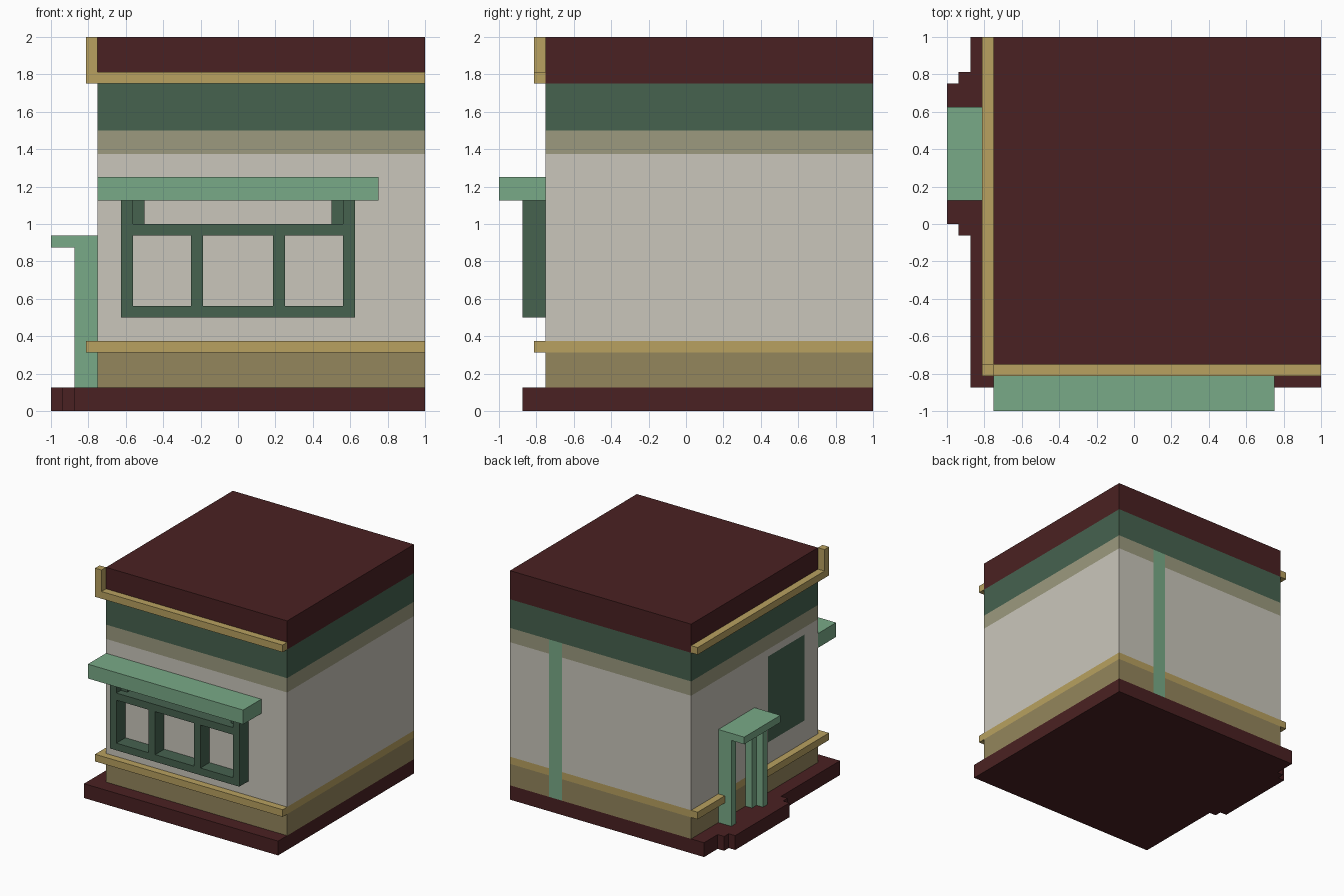
import bpy, bmesh
from mathutils import Vector

if "Cube" in bpy.data.objects:
    bpy.data.objects.remove(bpy.data.objects["Cube"])

U = 1 / 16  # building module


def lin(c):
    c /= 255
    return c / 12.92 if c <= 0.04045 else ((c + 0.055) / 1.055) ** 2.4


def material(name, rgb):
    m = bpy.data.materials.new(name)
    m.diffuse_color = (*[lin(c) for c in rgb], 1)
    m.use_nodes = True
    m.node_tree.nodes["Principled BSDF"].inputs["Base Color"].default_value = m.diffuse_color
    return m


COLOURS = {
    "maroon": (74, 33, 34), "ochre": (148, 134, 92), "tan": (184, 161, 96),
    "stone": (202, 198, 187), "khaki": (156, 154, 127), "dark_green": (70, 98, 79),
    "light_green": (121, 170, 135), "glass": (108, 128, 122), "black": (8, 8, 8),
}
MATS = {n: material(n, c) for n, c in COLOURS.items()}
INDEX = {n: i for i, n in enumerate(MATS)}


def finish(name, bm, mats):
    me = bpy.data.meshes.new(name)
    bm.to_mesh(me)
    bm.free()
    for m in mats:
        me.materials.append(m)
    ob = bpy.data.objects.new(name, me)
    bpy.context.collection.objects.link(ob)
    return ob


def add_box(bm, x0, x1, y0, y1, z0, z1):
    verts = bmesh.ops.create_cube(bm, size=1)["verts"]
    for v in verts:
        v.co = (x1 if v.co.x > 0 else x0, y1 if v.co.y > 0 else y0, z1 if v.co.z > 0 else z0)


def boxes(name, colour, *dims):
    """One object from boxes given in modules: x0, x1, y0, y1, z0, z1."""
    bm = bmesh.new()
    for d in dims:
        add_box(bm, *[k * U for k in d])
    return finish(name, bm, [MATS[colour]])


# plinth: stepped outline with the door landing on the left
bm = bmesh.new()
outline = [(-14, -14), (16, -14), (16, 16), (-14, 16), (-14, 13), (-15, 13),
           (-15, 12), (-16, 12), (-16, 0), (-15, 0), (-15, -1), (-14, -1)]
face = bm.faces.new([bm.verts.new((x * U, y * U, 0)) for x, y in outline])
top = bmesh.ops.extrude_face_region(bm, geom=[face], use_keep_orig=True)["geom"]
bmesh.ops.translate(bm, vec=(0, 0, 2 * U), verts=[v for v in top if isinstance(v, bmesh.types.BMVert)])
bmesh.ops.recalc_face_normals(bm, faces=bm.faces[:])
finish("plinth", bm, [MATS["maroon"]])

# main block: cut on module lines, coloured by height, openings pushed in
bm = bmesh.new()
add_box(bm, -12 * U, 16 * U, -12 * U, 16 * U, 2 * U, 32 * U)
cuts = {0: (-9, -8, 8, 9, 10), 1: (-9, -8, -6, -4, -2, -1, 4, 8),
        2: (5, 6, 9, 10, 14, 15, 16, 18, 20, 21, 22, 24, 28)}
for axis, places in cuts.items():
    no = Vector((0, 0, 0))
    no[axis] = 1
    for p in places:
        bmesh.ops.bisect_plane(bm, geom=bm.verts[:] + bm.edges[:] + bm.faces[:],
                               plane_co=no * p * U, plane_no=no)
bm.normal_update()

BANDS = [(5, "ochre"), (6, "tan"), (22, "stone"), (24, "khaki"), (28, "dark_green"), (33, "maroon")]


def facing(f, axis, sign):
    return f.normal[axis] * sign > 0.9


def within(f, axis, a0, a1, z0, z1):
    c = f.calc_center_median() / U
    return a0 < c[axis] < a1 and z0 < c.z < z1


for f in bm.faces:
    z = f.calc_center_median().z / U
    colour = next(n for top_z, n in BANDS if z < top_z)
    if facing(f, 1, 1) and within(f, 0, 8, 10, 2, 24):
        colour = "light_green"                      # rear stripe
    if facing(f, 0, -1) and within(f, 1, -9, -1, 9, 21):
        colour = "dark_green"                       # side window frame
    f.material_index = INDEX[colour]


def recess(plane_axis, a0, a1, z0, z1, colour, side_colour):
    """Push a rectangle of the front (axis 1) or left (axis 0) wall inwards."""
    along = 1 - plane_axis
    region = [f for f in bm.faces if facing(f, plane_axis, -1) and within(f, along, a0, a1, z0, z1)]
    geom = bmesh.ops.extrude_face_region(bm, geom=region)["geom"]
    caps = [g for g in geom if isinstance(g, bmesh.types.BMFace)]
    verts = {v for f in caps for v in f.verts}
    move = Vector((0, 0, 0))
    move[plane_axis] = U
    bmesh.ops.translate(bm, vec=move, verts=list(verts))
    bm.normal_update()
    for f in {f for v in verts for f in v.link_faces}:
        f.material_index = INDEX[colour if f in caps else side_colour]


recess(1, -9, 9, 10, 14, "glass", "stone")          # shop window
recess(1, -8, 8, 16, 18, "glass", "stone")          # transom
recess(0, -8, -2, 10, 15, "glass", "dark_green")    # side window lower pane
for y in (-8, -4):                                  # side window upper panes
    recess(0, y, y + 2, 16, 20, "glass", "dark_green")
recess(0, 4, 8, 2, 14, "black", "black")            # doorway
finish("main_block", bm, MATS.values())

# trims along front and left, with the corner post at the roof
boxes("lower_trim", "tan", (-13, 16, -13, -12, 5, 6), (-13, -12, -12, 2, 5, 6), (-13, -12, 10, 16, 5, 6))
boxes("upper_trim", "tan", (-13, 16, -13, -12, 28, 29), (-13, -12, -12, 16, 28, 29))
boxes("corner_post", "tan", (-13, -12, -13, -12, 29, 32))

# shop window frame and awning
boxes("shop_window_frame", "dark_green",
      (-10, -9, -14, -12, 8, 18), (9, 10, -14, -12, 8, 18),
      (-9, 9, -14, -12, 8, 9), (-9, 9, -14, -12, 15, 16),
      (-4, -3, -14, -12, 9, 15), (3, 4, -14, -12, 9, 15),
      (-9, -8, -13, -12, 16, 18), (8, 9, -13, -12, 16, 18))
boxes("shop_awning", "light_green", (-12, 12, -16, -12, 18, 20))

# door surround and canopy
boxes("door_posts", "light_green", (-14, -12, 2, 3, 2, 14), (-14, -12, 9, 10, 2, 14))
boxes("door_jambs", "light_green", (-13, -12, 3, 4, 2, 14), (-13, -12, 8, 9, 2, 14))
boxes("door_canopy", "light_green", (-16, -12, 2, 10, 14, 15))
